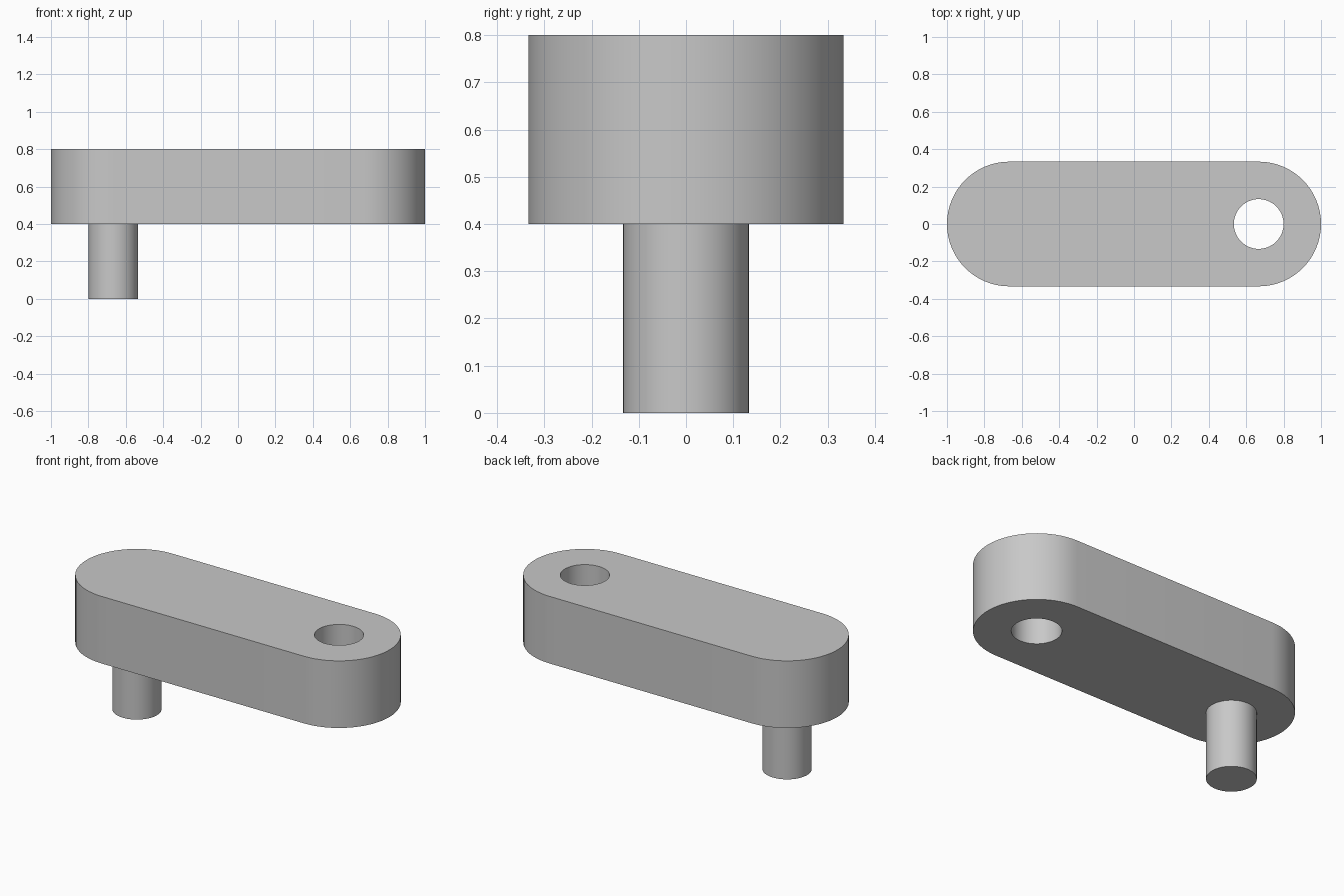
import bpy
import bmesh
from math import cos, sin, pi, radians

cube = bpy.data.objects.get("Cube")
if cube:
    bpy.data.objects.remove(cube, do_unlink=True)

END_RADIUS = 1 / 3        # rounded ends of the arm
OFFSET = 2 / 3            # distance of hole and pin from the middle
BORE_RADIUS = 0.133       # shared by the hole and the pin
ARM_BOTTOM, ARM_TOP = 0.4, 0.8
SEGMENTS = 64

grey = bpy.data.materials.new("plain grey")
grey.use_nodes = True
grey.diffuse_color = (0.58, 0.58, 0.58, 1)
grey.node_tree.nodes["Principled BSDF"].inputs["Base Color"].default_value = grey.diffuse_color


def arc(cx, radius, start, sweep, count):
    """Points along an arc centred on (cx, 0)."""
    angles = [start + sweep * i / count for i in range(count + 1)]
    return [(cx + radius * cos(a), radius * sin(a)) for a in angles]


def extruded(name, loops, bottom, top):
    """Fill closed outlines (inner ones become holes) and extrude them upward."""
    bm = bmesh.new()
    edges = []
    for loop in loops:
        verts = [bm.verts.new((x, y, bottom)) for x, y in loop]
        edges += [bm.edges.new((v, verts[i - 1])) for i, v in enumerate(verts)]
    bmesh.ops.triangle_fill(bm, edges=edges, use_beauty=True)
    result = bmesh.ops.extrude_face_region(bm, geom=bm.faces[:], use_keep_orig=True)
    raised = [g for g in result["geom"] if isinstance(g, bmesh.types.BMVert)]
    bmesh.ops.translate(bm, verts=raised, vec=(0, 0, top - bottom))
    bmesh.ops.recalc_face_normals(bm, faces=bm.faces[:])
    mesh = bpy.data.meshes.new(name)
    bm.to_mesh(mesh)
    bm.free()
    mesh.materials.append(grey)
    obj = bpy.data.objects.new(name, mesh)
    bpy.context.collection.objects.link(obj)
    bpy.ops.object.select_all(action='DESELECT')
    obj.select_set(True)
    bpy.context.view_layer.objects.active = obj
    bpy.ops.object.shade_smooth_by_angle(angle=radians(30))
    return obj


# Arm: rounded bar with a through hole near its left end
outline = (arc(OFFSET, END_RADIUS, -pi / 2, pi, SEGMENTS // 2)
           + arc(-OFFSET, END_RADIUS, pi / 2, pi, SEGMENTS // 2))
hole = arc(OFFSET, BORE_RADIUS, 0, 2 * pi, SEGMENTS)[:-1]
extruded("crank_arm", [outline, hole], ARM_BOTTOM, ARM_TOP)

# Pin: hangs below the right end
pin = arc(-OFFSET, BORE_RADIUS, 0, 2 * pi, SEGMENTS)[:-1]
extruded("crank_pin", [pin], 0, ARM_BOTTOM)
